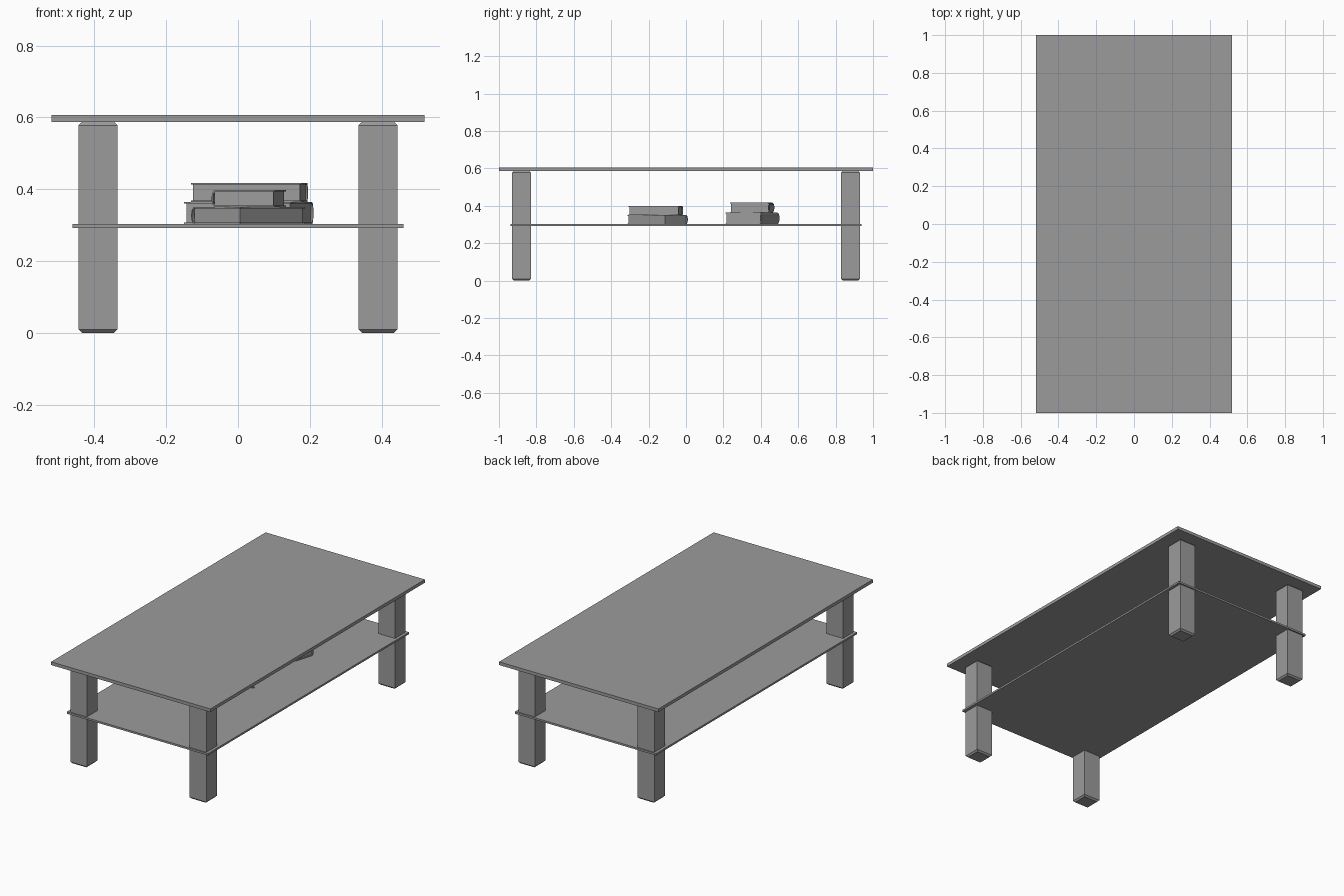
import bpy, bmesh, math
from mathutils import Matrix, Vector

cube = bpy.data.objects.get("Cube")
if cube:
    bpy.data.objects.remove(cube, do_unlink=True)

grey = bpy.data.materials.new("plain_grey")
grey.use_nodes = True
COLOUR = (0.33, 0.33, 0.33, 1)
grey.diffuse_color = COLOUR
grey.node_tree.nodes["Principled BSDF"].inputs["Base Color"].default_value = COLOUR


def add_object(name, bm):
    bmesh.ops.recalc_face_normals(bm, faces=bm.faces)
    mesh = bpy.data.meshes.new(name)
    bm.to_mesh(mesh)
    bm.free()
    mesh.materials.append(grey)
    obj = bpy.data.objects.new(name, mesh)
    bpy.context.collection.objects.link(obj)
    return obj


def add_box(bm, low, high):
    low, high = Vector(low), Vector(high)
    size = Matrix.Diagonal((*(high - low), 1))
    return bmesh.ops.create_cube(bm, size=1, matrix=Matrix.Translation((low + high) / 2) @ size)["verts"]


def slab(name, half_x, half_y, z0, z1):
    bm = bmesh.new()
    add_box(bm, (-half_x, -half_y, z0), (half_x, half_y, z1))
    return add_object(name, bm)


def leg(name, sx, sy):
    # Square post with chamfered rims at both ends
    bm = bmesh.new()
    add_box(bm, (-0.054, -0.05, 0), (0.054, 0.05, 0.587))
    rims = [e for e in bm.edges if abs(e.verts[0].co.z - e.verts[1].co.z) < 0.001]
    bmesh.ops.bevel(bm, geom=rims, offset=0.009, segments=1, affect='EDGES')
    obj = add_object(name, bm)
    obj.location = (sx * 0.39, sy * 0.88, 0)


def book(name, x, y, angle, width, length, z0, z1):
    # Cover: a C-shaped profile with a bulging spine, swept along the book
    bm = bmesh.new()
    height, skin, bulge, steps = z1 - z0, 0.004, 0.012, 8
    open_edge, spine = width / 2, -width / 2 + bulge

    def arc(inset):
        half = height / 2 - inset
        turns = [math.pi * i / steps for i in range(steps + 1)]
        return [(spine - (bulge - inset) * math.sin(t), height / 2 - half * math.cos(t)) for t in turns]

    outline = [(open_edge, 0)] + arc(0) + [(open_edge, height), (open_edge, height - skin)]
    outline += arc(skin)[::-1] + [(open_edge, skin)]
    cap = bm.faces.new([bm.verts.new((px, -length / 2, pz)) for px, pz in outline])
    swept = bmesh.ops.extrude_face_region(bm, geom=[cap])["geom"]
    bmesh.ops.translate(bm, vec=(0, length, 0), verts=[v for v in swept if isinstance(v, bmesh.types.BMVert)])
    # Page block, set back from the cover edges
    add_box(bm, (spine - 0.004, -length / 2 + 0.005, skin),
            (open_edge - 0.005, length / 2 - 0.005, height - skin))
    obj = add_object(name, bm)
    obj.location = (x, y, z0)
    obj.rotation_euler.z = math.radians(angle)


# Table
slab("table_top", 0.52, 1.0, 0.587, 0.606)
slab("lower_shelf", 0.461, 0.938, 0.292, 0.303)
for side, sx in (("left", 1), ("right", -1)):
    for end, sy in (("front", -1), ("back", 1)):
        leg(f"{end}_{side}_leg", sx, sy)

# Two stacks of books on the shelf
book("front_lower_book", 0.028, -0.152, -42, 0.184, 0.27, 0.303, 0.35)
book("front_upper_book", 0.03, -0.162, -6.5, 0.178, 0.272, 0.35, 0.398)
book("back_lower_book", 0.03, 0.355, 252.4, 0.205, 0.313, 0.303, 0.364)
book("back_upper_book", 0.032, 0.354, 265.4, 0.213, 0.309, 0.364, 0.417)
